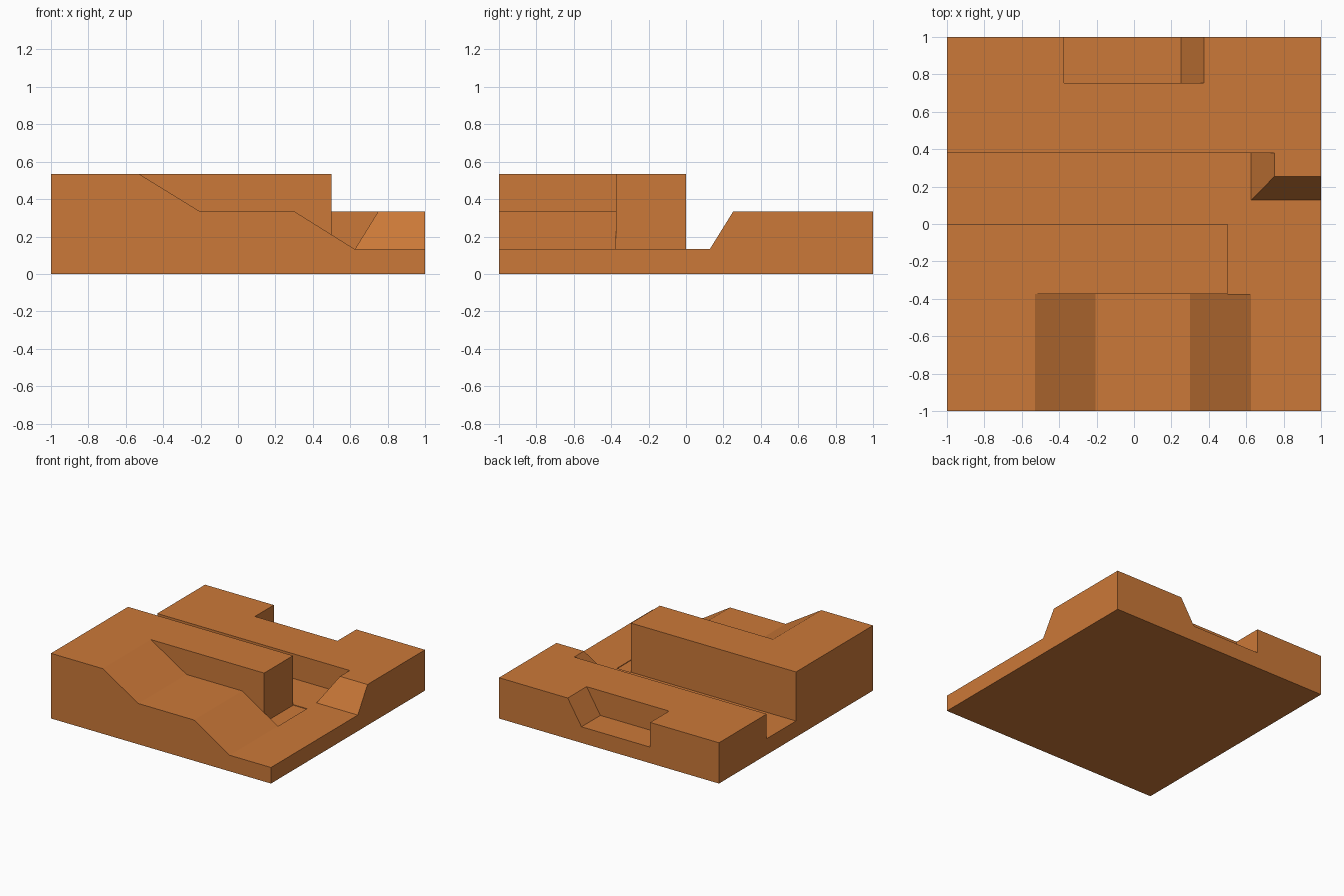
import bpy, bmesh

if "Cube" in bpy.data.objects:
    bpy.data.objects.remove(bpy.data.objects["Cube"])

LOW, MID, HIGH = 0.132, 0.335, 0.535

clay = bpy.data.materials.new("orange_clay")
clay.diffuse_color = (0.60, 0.19, 0.04, 1)
clay.use_nodes = True
clay.node_tree.nodes["Principled BSDF"].inputs["Base Color"].default_value = clay.diffuse_color


def loft(name, ring_a, ring_b):
    """Closed solid between two matching rings of 3D points."""
    bm = bmesh.new()
    a = [bm.verts.new(p) for p in ring_a]
    b = [bm.verts.new(p) for p in ring_b]
    n = len(a)
    bm.faces.new(a)
    bm.faces.new(b)
    for i in range(n):
        j = (i + 1) % n
        bm.faces.new((a[i], a[j], b[j], b[i]))
    bmesh.ops.recalc_face_normals(bm, faces=bm.faces)
    me = bpy.data.meshes.new(name)
    bm.to_mesh(me)
    bm.free()
    me.materials.append(clay)
    ob = bpy.data.objects.new(name, me)
    bpy.context.collection.objects.link(ob)
    return ob


def box(name, x0, x1, y0, y1, z0, z1):
    ring = [(x0, y0), (x1, y0), (x1, y1), (x0, y1)]
    return loft(name, [(x, y, z0) for x, y in ring], [(x, y, z1) for x, y in ring])


def combine(target, other, operation):
    mod = target.modifiers.new(other.name, 'BOOLEAN')
    mod.operation, mod.solver, mod.object = operation, 'EXACT', other
    other.hide_render = True
    other.hide_set(True)


# Floor slab carrying everything
terrain = box("terrain_block", -1, 1, -1, 1, 0, LOW)

# Stepped ramp along the front
profile = [(-1, 0), (1, 0), (1, LOW), (0.625, LOW), (0.3, MID),
           (-0.205, MID), (-0.53, HIGH), (-1, HIGH)]
ramp = loft("front_ramp", [(x, -1, z) for x, z in profile],
            [(x, -0.375, z) for x, z in profile])

# Tall wall behind the ramp
wall = box("tall_wall", -1, 0.5, -0.375, 0, 0, HIGH)

# Rear plateau: bevelled corner spur and a notch in the back edge
foot = [(-1, 1), (-1, 0.38), (0.625, 0.38), (0.625, 0.127), (1, 0.127), (1, 1),
        (0.25, 1), (0.25, 0.755), (-0.375, 0.755), (-0.375, 1)]
top = [(-1, 1), (-1, 0.38), (0.75, 0.38), (0.75, 0.253), (1, 0.253), (1, 1),
       (0.375, 1), (0.375, 0.755), (-0.375, 0.755), (-0.375, 1)]
plateau = loft("rear_plateau", [(x, y, LOW) for x, y in foot],
               [(x, y, MID) for x, y in top])

# Shallow recess at the end of the wall
recess = box("recess_cutter", 0.5, 0.625, -0.375, 0.003, LOW - 0.005, 0.6)

for part in (ramp, wall, plateau):
    combine(terrain, part, 'UNION')
combine(terrain, recess, 'DIFFERENCE')

# Merge flat regions left by the unions, then keep only the finished solid
tidy = terrain.modifiers.new("tidy", 'DECIMATE')
tidy.decimate_type = 'DISSOLVE'
tidy.angle_limit = 0.01
deps = bpy.context.evaluated_depsgraph_get()
terrain.data = bpy.data.meshes.new_from_object(terrain.evaluated_get(deps))
terrain.modifiers.clear()
for helper in (ramp, wall, plateau, recess):
    bpy.data.objects.remove(helper)
